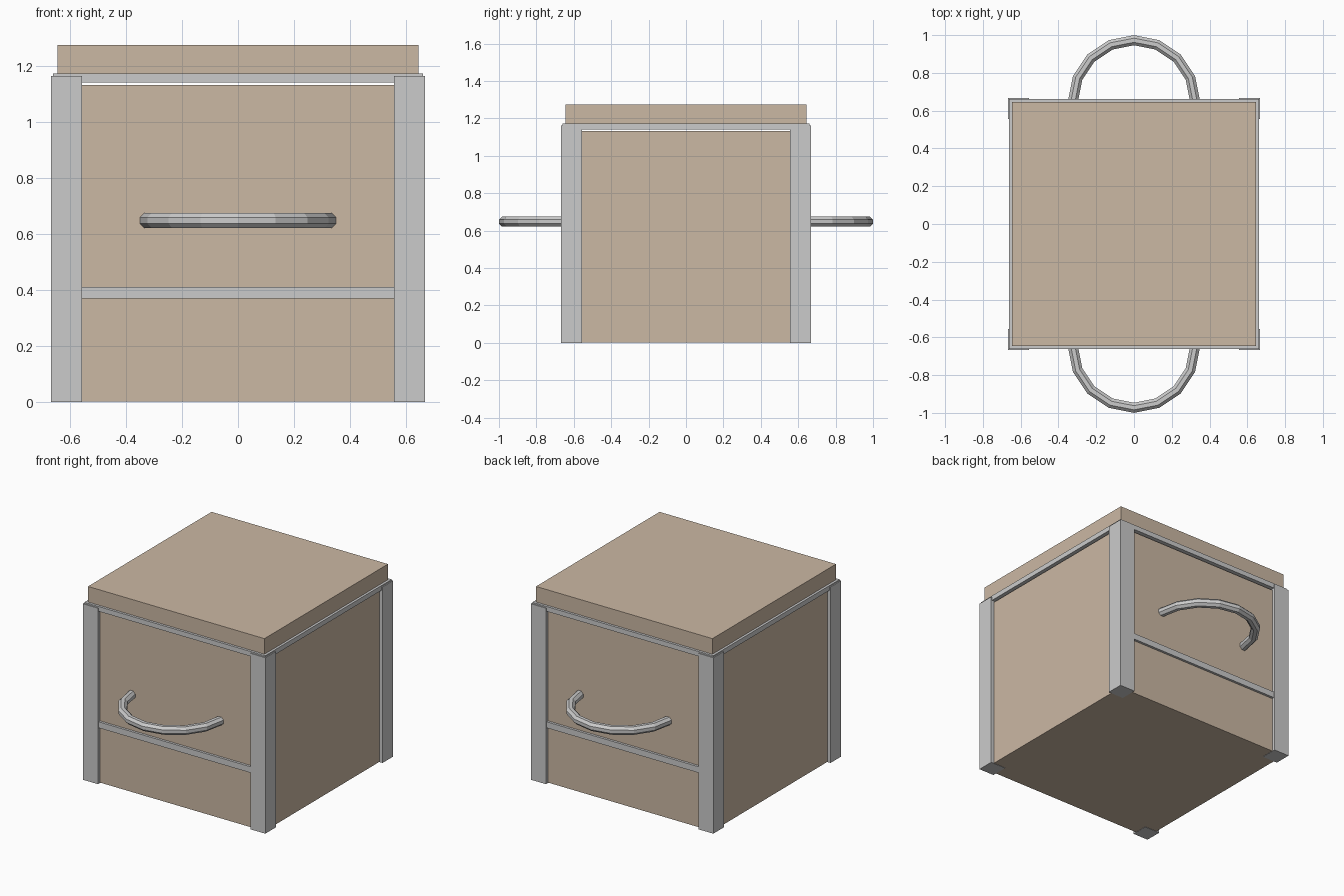
import bpy, bmesh, math
from mathutils import Vector

if "Cube" in bpy.data.objects:
    bpy.data.objects.remove(bpy.data.objects["Cube"])

brown = bpy.data.materials.new("brown_panel")
brown.diffuse_color = (0.60, 0.48, 0.37, 1)
brown.use_nodes = True
brown.node_tree.nodes["Principled BSDF"].inputs["Base Color"].default_value = brown.diffuse_color


def make_object(name, bm, mat=None):
    bmesh.ops.recalc_face_normals(bm, faces=bm.faces[:])
    mesh = bpy.data.meshes.new(name)
    bm.to_mesh(mesh)
    bm.free()
    obj = bpy.data.objects.new(name, mesh)
    bpy.context.collection.objects.link(obj)
    if mat:
        mesh.materials.append(mat)
    return obj


def box(name, lo, hi, mat=None):
    lo, hi = Vector(lo), Vector(hi)
    bm = bmesh.new()
    bmesh.ops.create_cube(bm, size=1)
    bmesh.ops.scale(bm, vec=hi - lo, verts=bm.verts)
    bmesh.ops.translate(bm, vec=(lo + hi) / 2, verts=bm.verts)
    return make_object(name, bm, mat)


def handle(name, side, centre, radius, tube, steps=8, sides=8):
    # half ring lying flat, bulging away from the panel
    bm = bmesh.new()
    rings = []
    for i in range(steps + 1):
        a = math.pi * i / steps
        ring = []
        for j in range(sides):
            b = 2 * math.pi * (j + 0.5) / sides
            r = radius + tube * math.cos(b)
            ring.append(bm.verts.new((r * math.cos(a),
                                      side * (centre[0] + r * math.sin(a)),
                                      centre[1] + tube * math.sin(b))))
        rings.append(ring)
    for r0, r1 in zip(rings, rings[1:]):
        for j in range(sides):
            k = (j + 1) % sides
            bm.faces.new((r0[j], r0[k], r1[k], r1[j]))
    bm.faces.new(rings[0])
    bm.faces.new(rings[-1])
    return make_object(name, bm)


P, R, B = 0.667, 0.661, 0.645   # outer faces of posts, rails and panels
I = 0.557                       # inner faces of posts
T = 0.62                        # inner faces of rails

# crate body and lid, with a narrow gap between them
box("crate_body", (-B, -B, 0.002), (B, B, 1.132), brown)
box("lid", (-B, -B, 1.142), (B, B, 1.275), brown)

# corner posts
for sx in (-1, 1):
    for sy in (-1, 1):
        xs, ys = sorted((sx * I, sx * P)), sorted((sy * I, sy * P))
        box("corner_post", (xs[0], ys[0], 0), (xs[1], ys[1], 1.163))

# rim rails, middle rails and handles
for s, label in ((-1, "front"), (1, "back")):
    d = sorted((s * T, s * R))
    box(label + "_rim_rail", (-R, d[0], 1.14), (R, d[1], 1.172))
    box(label + "_middle_rail", (-I, d[0], 0.37), (I, d[1], 0.41))
    handle(label + "_handle", s, (0.65, 0.648), 0.323, 0.029)
for s, label in ((-1, "left"), (1, "right")):
    d = sorted((s * T, s * R))
    box(label + "_rim_rail", (d[0], -T, 1.14), (d[1], T, 1.172))
